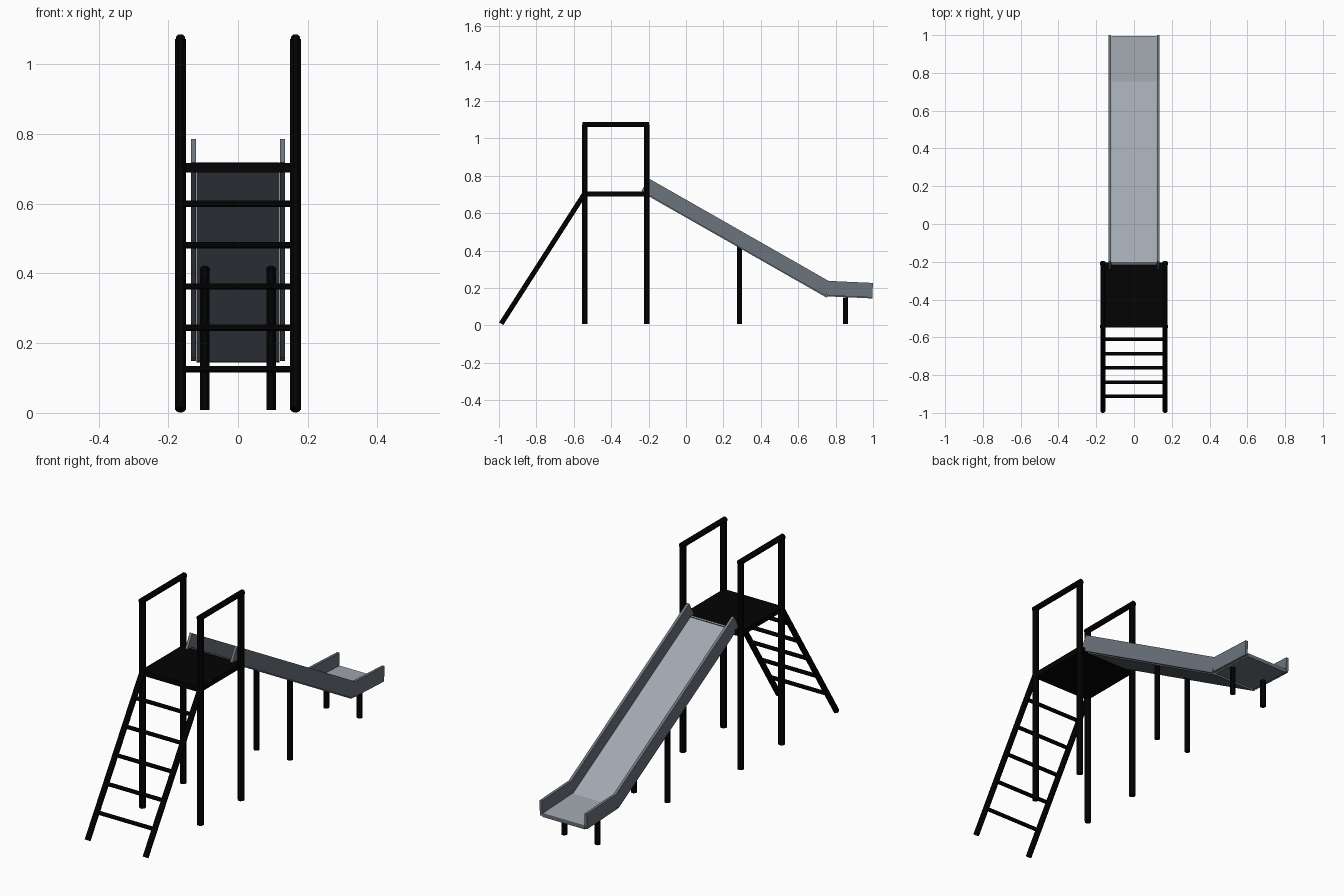
import bpy, math
from mathutils import Vector, Matrix

if "Cube" in bpy.data.objects:
    bpy.data.objects.remove(bpy.data.objects["Cube"])


def material(name, rgb):
    m = bpy.data.materials.new(name)
    m.diffuse_color = (*rgb, 1)
    m.use_nodes = True
    m.node_tree.nodes["Principled BSDF"].inputs["Base Color"].default_value = m.diffuse_color
    return m


BLACK = material("black paint", (0.001, 0.001, 0.001))
LIGHT = material("light grey metal", (0.36, 0.395, 0.44))
SLATE = material("slate grey metal", (0.148, 0.175, 0.205))


def rod(name, a, b, r, mat=BLACK, sides=8):
    """Straight bar between two points."""
    a, b = Vector(a), Vector(b)
    d = b - a
    bpy.ops.mesh.primitive_cylinder_add(vertices=sides, radius=r, depth=d.length)
    o = bpy.context.object
    o.name = name
    turn = Matrix.Rotation(math.pi / sides, 4, 'Z')
    o.matrix_world = Matrix.Translation((a + b) / 2) @ d.to_track_quat('Z', 'Y').to_matrix().to_4x4() @ turn
    o.data.materials.append(mat)
    return o


def box(name, centre, size, mat, tilt=0):
    """Box, tilted about the x axis."""
    bpy.ops.mesh.primitive_cube_add(size=1, location=centre, rotation=(tilt, 0, 0))
    o = bpy.context.object
    o.name = name
    o.scale = size
    o.data.materials.append(mat)
    return o


def chute(name, start, end, trim, extend):
    """Bed and two side walls along a line (y, z) of the wall underside."""
    a, b = Vector((0, *start)), Vector((0, *end))
    d = b - a
    tilt = math.atan2(d.z, d.y)
    along = d.normalized()
    up = Vector((0, -math.sin(tilt), math.cos(tilt)))
    mid = (a + b) / 2
    # Dark pan with a light sliding sheet on top
    bed_mid = mid + along * (trim + extend) / 2
    length = d.length - trim + extend
    box(name + "_pan", bed_mid + up * 0.0025, (0.238, length, 0.015), SLATE, tilt)
    box(name + "_sheet", bed_mid + up * 0.0115, (0.237, length, 0.004), LIGHT, tilt)
    for side, s in (("left", -1), ("right", 1)):
        box(f"{name}_{side}_wall", mid + up * 0.039 + Vector((s * 0.128, 0, 0)),
            (0.014, d.length, 0.078), SLATE, tilt)


X = 0.165
BACK, FRONT = -0.210, -0.542
DECK, TOP = 0.705, 1.073

# Tower: posts, handrails and ladder rails on both sides
for side, s in (("left", -1), ("right", 1)):
    x = s * X
    rod(f"{side}_front_post", (x, FRONT, 0.008), (x, FRONT, TOP), 0.0165)
    rod(f"{side}_back_post", (x, BACK, 0.008), (x, BACK, TOP), 0.0165)
    rod(f"{side}_handrail", (x, FRONT - 0.012, TOP), (x, BACK + 0.012, TOP), 0.0145)
    rod(f"{side}_ladder_rail", (x, -0.988, 0.009), (x, FRONT, DECK), 0.0145)
    # Slide supports
    rod(f"{side}_middle_support", (s * 0.095, 0.287, 0.008), (s * 0.095, 0.287, 0.425), 0.0145)
    rod(f"{side}_end_support", (s * 0.095, 0.854, 0.008), (s * 0.095, 0.854, 0.149), 0.0145)

# Deck
box("deck", (0, (FRONT + BACK) / 2, 0.703), (0.335, 0.342, 0.027), BLACK)

# Ladder rungs
for i in range(5):
    y, z = -0.913 + 0.0755 * i, 0.125 + 0.1188 * i
    rod(f"rung_{i + 1}", (-X, y, z), (X, y, z), 0.010)

# Slide: long slope and short run-out
chute("slope", (-0.238, 0.718), (0.745, 0.158), 0.02, 0.012)
chute("runout", (0.755, 0.160), (0.996, 0.149), 0.0, 0.0)
